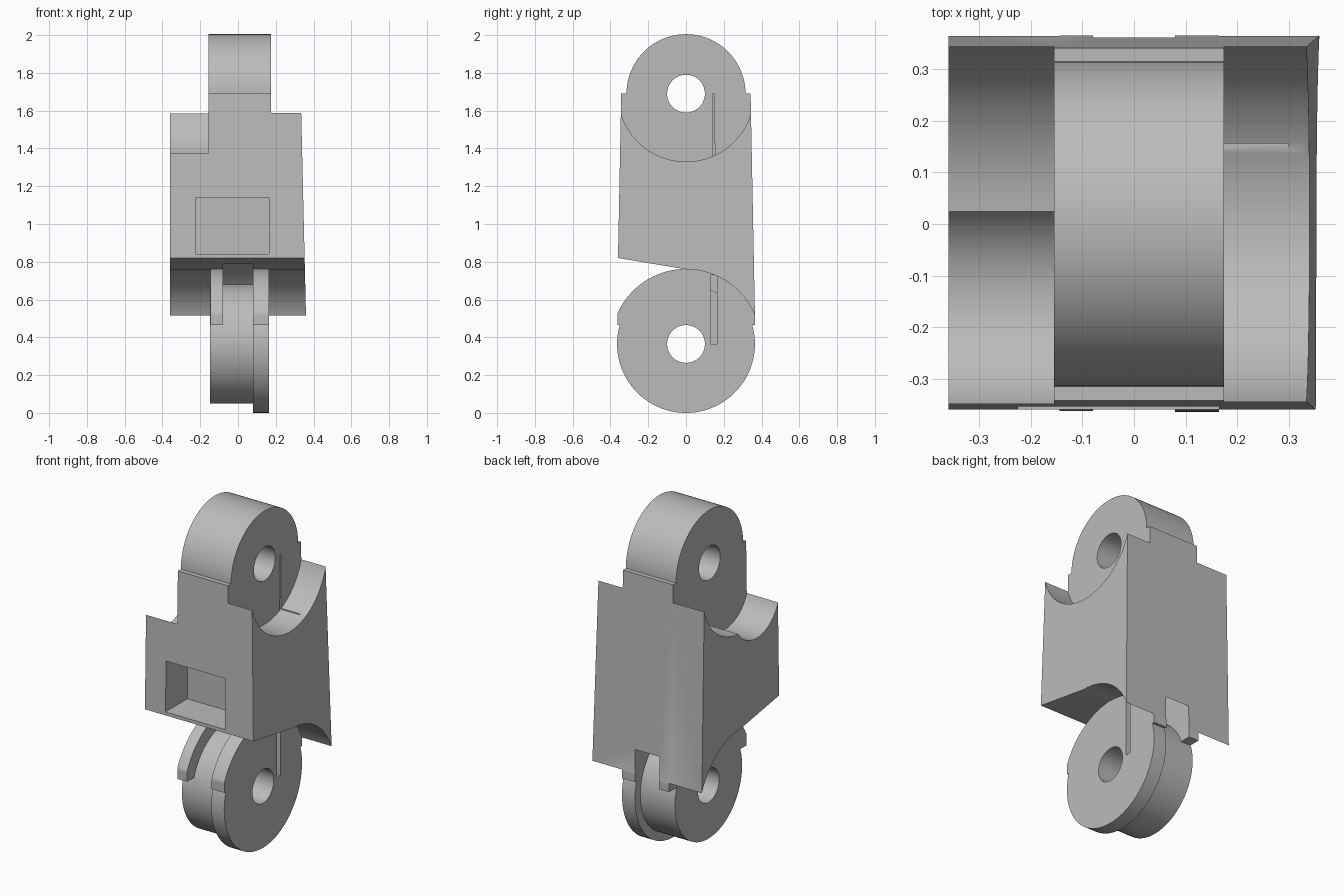
import bpy, bmesh
from math import cos, sin, pi, radians

cube = bpy.data.objects.get("Cube")
if cube:
    bpy.data.objects.remove(cube)

grey = bpy.data.materials.new("plain_grey")
grey.use_nodes = True
grey.diffuse_color = (0.5, 0.5, 0.5, 1)
grey.node_tree.nodes["Principled BSDF"].inputs["Base Color"].default_value = (0.5, 0.5, 0.5, 1)

TOP, LOW = 1.69, 0.365      # heights of the two pivot axes
SEGS = 96


def arc(cy, cz, r, a0, a1, n=SEGS):
    """Points of an arc in the side plane, angles in degrees."""
    return [(cy + r * cos(radians(a0 + (a1 - a0) * i / n)),
             cz + r * sin(radians(a0 + (a1 - a0) * i / n))) for i in range(n + 1)]


def prism(name, profile, x0, x1):
    """Extrude a side profile along x."""
    bm = bmesh.new()
    face = bm.faces.new([bm.verts.new((x0, y, z)) for y, z in profile])
    ext = bmesh.ops.extrude_face_region(bm, geom=[face])
    moved = [v for v in ext["geom"] if isinstance(v, bmesh.types.BMVert)]
    bmesh.ops.translate(bm, verts=moved, vec=(x1 - x0, 0, 0))
    bmesh.ops.recalc_face_normals(bm, faces=bm.faces)
    mesh = bpy.data.meshes.new(name)
    bm.to_mesh(mesh)
    bm.free()
    mesh.materials.append(grey)
    ob = bpy.data.objects.new(name, mesh)
    bpy.context.collection.objects.link(ob)
    return ob


def disc(name, z, r, x0, x1):
    return prism(name, arc(0, z, r, 0, 360)[:-1], x0, x1)


def box(name, x0, x1, y0, y1, z0, z1):
    return prism(name, [(y0, z0), (y1, z0), (y1, z1), (y0, z1)], x0, x1)


def combine(target, tool, operation):
    """Apply a boolean and discard the tool."""
    tool.hide_render = True
    mod = target.modifiers.new(operation, 'BOOLEAN')
    mod.operation, mod.solver, mod.object = operation, 'EXACT', tool
    bpy.context.view_layer.objects.active = target
    bpy.ops.object.modifier_apply(modifier=mod.name)
    bpy.data.objects.remove(tool)


def cut(target, tool):
    combine(target, tool, 'DIFFERENCE')


def join(target, tool):
    combine(target, tool, 'UNION')


# Tapered body with a sloped front underside and an arched rear underside
outline = [(-0.36, 0.82)] + arc(0, LOW, 0.395, 90, 22.5, 40) + [(0.342, TOP), (-0.343, TOP)]
body = prism("link_body", outline, -0.36, 0.36)
for v in body.data.vertices:
    if v.co.x > 0:
        v.co.x -= 0.0235 * (v.co.z - 0.51)

# Curved shoulders either side of the upper tongue
cut(body, disc("shoulder_cut_left", TOP, 0.36, 0.175, 0.5))
cut(body, disc("shoulder_cut_right", TOP, 0.36, -0.5, -0.155))
scoop = arc(-0.15, 1.455, 0.214, 180, 360, 48) + [(0.064, 1.6), (-0.364, 1.75)]
cut(body, prism("front_scoop_cut", scoop, -0.5, -0.155))

# Front pocket
cut(body, box("pocket_cut", -0.225, 0.165, -0.5, -0.155, 0.84, 1.14))

# Clearance groove between the two lower arms
cut(body, disc("groove_cut", LOW, 0.465, -0.08, 0.08))

# Upper pivot boss
join(body, disc("upper_boss", TOP, 0.315, -0.155, 0.175))

# Collar arms wrapping the lower pivot, flat at front and back
for x0, x1 in ((-0.145, -0.08), (0.08, 0.165)):
    rim = [(max(-0.363, min(0.366, y)), z) for y, z in arc(0, LOW, 0.397, 14.6, 165.4)]
    join(body, prism("collar_arm", rim, x0, x1))

# Lower pivot: narrow drum and wide flange
join(body, disc("lower_drum", LOW, 0.315, -0.148, 0.12))
join(body, disc("lower_flange", LOW, 0.365, 0.08, 0.165))

# Pivot holes
for z in (TOP, LOW):
    cut(body, disc("pivot_hole_cut", z, 0.1, -0.6, 0.6))

# Thin cable slits on the left face
cut(body, box("upper_slit_cut", 0.11, 0.3, 0.144, 0.152, 1.42, TOP))
cut(body, box("upper_slit_end_cut", 0.11, 0.3, 0.14, 0.156, 1.36, 1.425))
cut(body, box("lower_slit_cut", 0.07, 0.17, 0.13, 0.163, 0.365, 0.73))

# Smooth curved walls, crisp edges
bpy.ops.object.select_all(action='DESELECT')
body.select_set(True)
bpy.context.view_layer.objects.active = body
bpy.ops.object.shade_smooth_by_angle(angle=radians(25))
